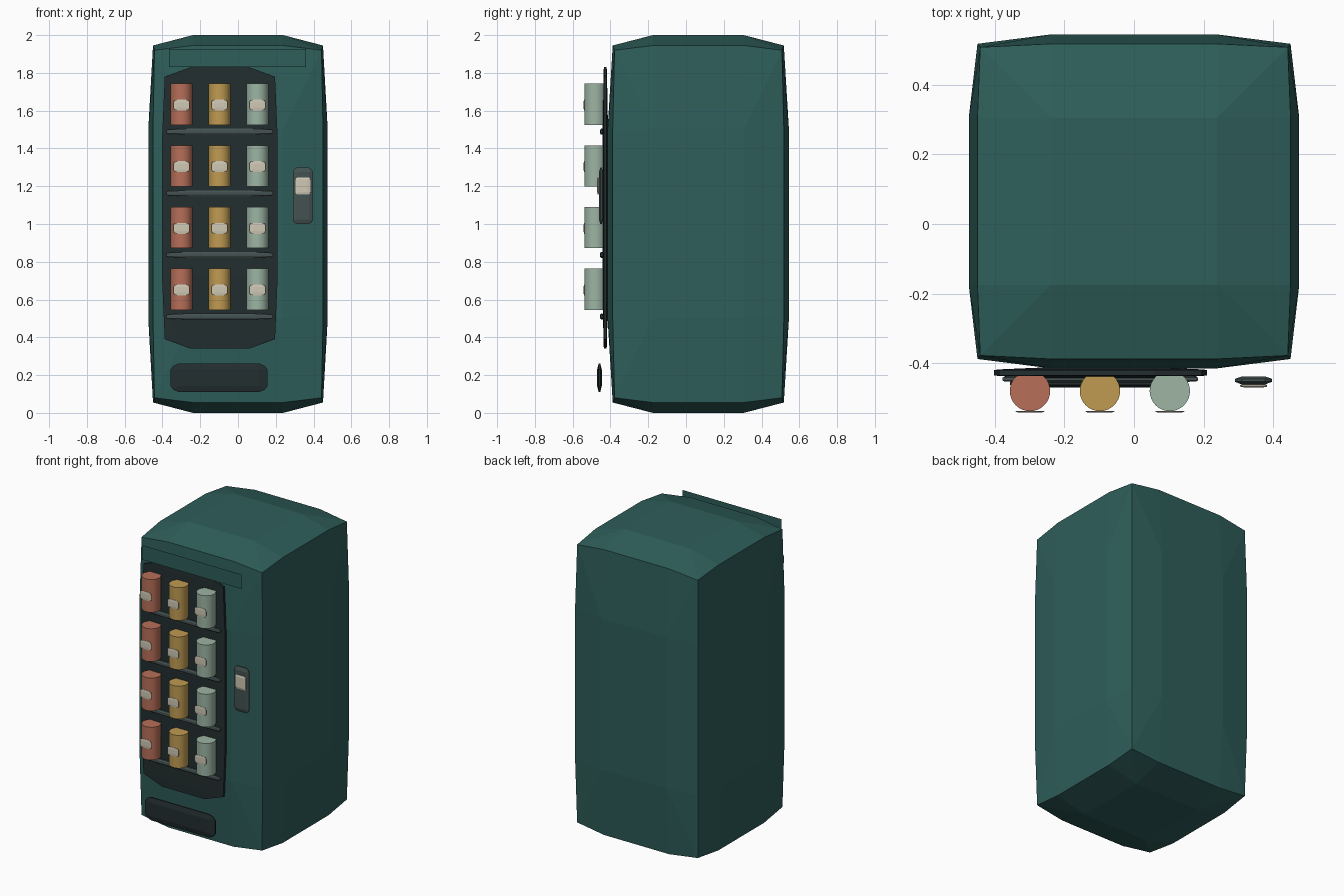
import bpy, bmesh, math
from itertools import product

if "Cube" in bpy.data.objects:
    bpy.data.objects.remove(bpy.data.objects["Cube"])


def material(name, hex_code):
    rgb = [int(hex_code[i:i + 2], 16) / 255 for i in (0, 2, 4)]
    lin = [c / 12.92 if c <= 0.04045 else ((c + 0.055) / 1.055) ** 2.4 for c in rgb]
    m = bpy.data.materials.new(name)
    m.diffuse_color = (*lin, 1)
    m.use_nodes = True
    m.node_tree.nodes["Principled BSDF"].inputs["Base Color"].default_value = m.diffuse_color
    return m


TEAL = material("teal", "2E5E5A")
DARK = material("dark_slate", "232E2F")
GREY = material("grey_slate", "445251")
CREAM = material("cream", "CFC8B5")
CANS = [material("terracotta", "B76F58"), material("mustard", "C09B52"),
        material("mint", "9DB5A4")]


def finish(bm, name, mat):
    bmesh.ops.recalc_face_normals(bm, faces=bm.faces[:])
    mesh = bpy.data.meshes.new(name)
    bm.to_mesh(mesh)
    bm.free()
    mesh.materials.append(mat)
    ob = bpy.data.objects.new(name, mesh)
    bpy.context.collection.objects.link(ob)
    return ob


def puffed_box(name, lo, hi, mat, rim, corner, inner):
    """Box with bulging faces: rim and corner are the insets of edges and corners,
    inner is the position of the flat middle of each face (0 to 1)."""
    mid = [(a + b) / 2 for a, b in zip(lo, hi)]
    face = [(b - a) / 2 for a, b in zip(lo, hi)]
    edge = [f - r for f, r in zip(face, rim)]
    tip = [f - r for f, r in zip(face, corner)]
    flat = [e * i for e, i in zip(edge, inner)]
    bm = bmesh.new()
    for s in product((-1, 1), repeat=3):
        points = [tip]
        for a in range(3):
            along = list(edge)
            along[a] = flat[a]
            bulge = list(flat)
            bulge[a] = face[a]
            points += [along, bulge]
        for p in points:
            bm.verts.new([m + k * v for m, k, v in zip(mid, s, p)])
    res = bmesh.ops.convex_hull(bm, input=bm.verts[:])
    loose = [v for v in bm.verts if not v.link_faces]
    bmesh.ops.delete(bm, geom=loose, context='VERTS')
    return finish(bm, name, mat)


def plate(name, x0, x1, z0, z1, y, mat):
    bm = bmesh.new()
    bm.faces.new([bm.verts.new(p) for p in
                  ((x0, y, z0), (x1, y, z0), (x1, y, z1), (x0, y, z1))])
    mesh = finish(bm, name, mat).data
    if mesh.polygons[0].normal.y > 0:
        mesh.flip_normals()


# Cabinet
puffed_box("cabinet", (-0.475, -0.415, 0), (0.475, 0.545, 2.0), TEAL,
           (0.025, 0.027, 0.055), (0.033, 0.037, 0.08), (0.53, 0.53, 0.53))

# Header panel above the display
plate("header_panel", -0.365, 0.36, 1.83, 1.926, -0.48, TEAL)

# Display window
puffed_box("display_window", (-0.402, -0.443, 0.34), (0.21, -0.412, 1.83), DARK,
           (0.014, 0.006, 0.05), (0.016, 0.008, 0.052), (0.53, 0.8, 0.53))

# Delivery tray
puffed_box("delivery_tray", (-0.357, -0.47, 0.11), (0.155, -0.446, 0.262), DARK,
           (0.015, 0.005, 0.012), (0.018, 0.006, 0.016), (0.88, 0.6, 0.7))

# Payment keypad and its screen
puffed_box("keypad", (0.29, -0.461, 1.0), (0.397, -0.438, 1.298), GREY,
           (0.006, 0.005, 0.01), (0.009, 0.006, 0.014), (0.7, 0.6, 0.9))
puffed_box("keypad_screen", (0.305, -0.47, 1.155), (0.383, -0.46, 1.247), CREAM,
           (0.003, 0.002, 0.004), (0.004, 0.003, 0.006), (0.7, 0.6, 0.8))

# Shelves, each with a row of three labelled cans
RADIUS, HEIGHT, CAN_Y = 0.058, 0.218, -0.48
for row in range(4):
    base = 0.546 + row * 0.3263
    puffed_box(f"shelf_{row + 1}", (-0.378, -0.456, base - 0.052),
               (0.184, -0.436, base - 0.02), GREY,
               (0.006, 0.003, 0.005), (0.009, 0.004, 0.007), (0.6, 0.6, 0.6))
    for col, mat in enumerate(CANS):
        x = -0.299 + col * 0.201
        bpy.ops.mesh.primitive_cylinder_add(
            vertices=32, radius=RADIUS, depth=HEIGHT,
            location=(x, CAN_Y, base + HEIGHT / 2))
        can = bpy.context.object
        can.name = f"can_{row + 1}_{col + 1}"
        can.data.materials.append(mat)
        bpy.ops.object.shade_smooth_by_angle(angle=math.radians(30))
        puffed_box(f"can_label_{row + 1}_{col + 1}", (x - 0.042, -0.542, base + 0.076),
                   (x + 0.042, -0.537, base + 0.134), CREAM,
                   (0.003, 0.001, 0.005), (0.005, 0.0015, 0.008), (0.6, 0.6, 0.6))
